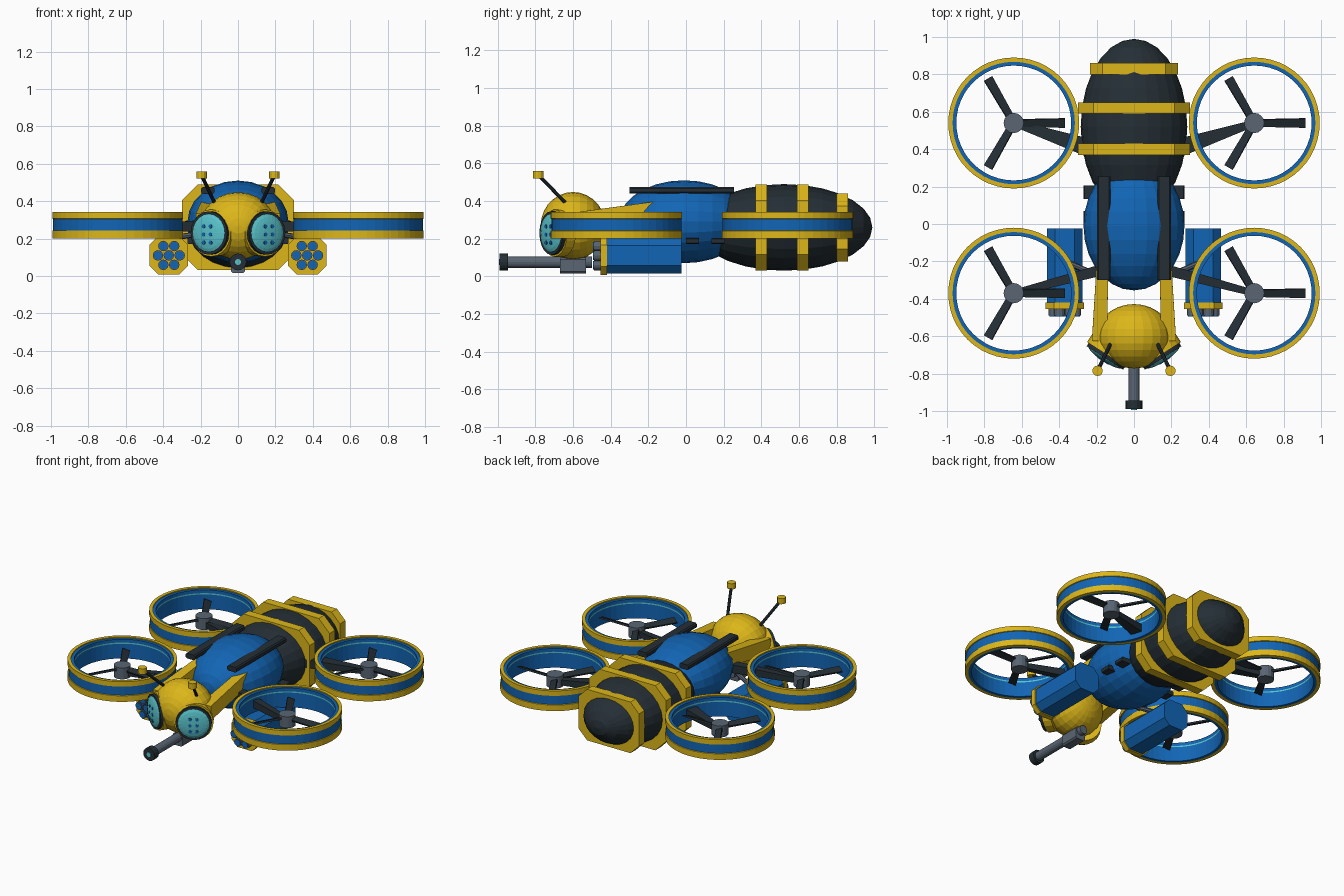
import bpy, bmesh, math
from mathutils import Vector, Matrix

if "Cube" in bpy.data.objects:
    bpy.data.objects.remove(bpy.data.objects["Cube"], do_unlink=True)


def material(name, rgb):
    m = bpy.data.materials.new(name)
    m.use_nodes = True
    m.diffuse_color = (*rgb, 1)
    m.node_tree.nodes["Principled BSDF"].inputs["Base Color"].default_value = (*rgb, 1)
    return m


YELLOW = material("yellow", (0.72, 0.47, 0.01))
BLUE = material("blue", (0.006, 0.13, 0.46))
DARK = material("charcoal", (0.018, 0.028, 0.036))
GREY = material("grey", (0.1, 0.13, 0.17))
CYAN = material("cyan", (0.1, 0.55, 0.6))


def finish(name, bm, *mats):
    bmesh.ops.recalc_face_normals(bm, faces=bm.faces)
    me = bpy.data.meshes.new(name)
    bm.to_mesh(me)
    bm.free()
    for m in mats:
        me.materials.append(m)
    ob = bpy.data.objects.new(name, me)
    bpy.context.collection.objects.link(ob)
    return ob


def ball(name, centre, radii, mat, direction=(0, 1, 0), segs=24, rings=14):
    """Ellipsoid whose pole (third radius) points along direction."""
    bm = bmesh.new()
    bmesh.ops.create_uvsphere(bm, u_segments=segs, v_segments=rings, radius=1)
    turn = Vector(direction).to_track_quat('Z', 'Y').to_matrix().to_4x4()
    bm.transform(Matrix.Translation(centre) @ turn @ Matrix.Diagonal((*radii, 1)))
    return finish(name, bm, mat)


def rod(name, p, q, r, mat, sides=16):
    p, q = Vector(p), Vector(q)
    bm = bmesh.new()
    bmesh.ops.create_cone(bm, cap_ends=True, segments=sides, radius1=r, radius2=r, depth=(q - p).length)
    bm.transform(Matrix.Translation((p + q) / 2) @ (q - p).to_track_quat('Z', 'Y').to_matrix().to_4x4())
    return finish(name, bm, mat)


def beam(name, p, q, start, end, mat, roll=0):
    """Tapered bar; start and end are (width, height)."""
    p, q = Vector(p), Vector(q)
    side = (q - p).cross(Vector((0, 0, 1))).normalized()
    up = side.cross(q - p).normalized()
    turn = Matrix.Rotation(roll, 3, q - p)
    side, up = turn @ side, turn @ up
    bm = bmesh.new()
    for c, (w, h) in ((p, start), (q, end)):
        for i in (-0.5, 0.5):
            for j in (-0.5, 0.5):
                bm.verts.new(c + side * w * i + up * h * j)
    bmesh.ops.convex_hull(bm, input=bm.verts)
    bmesh.ops.dissolve_limit(bm, angle_limit=0.02, verts=bm.verts, edges=bm.edges)
    return finish(name, bm, mat)


def octagon(name, x, z, hx, hz, cut, y0, y1, mat):
    """Box with chamfered long edges, running along y."""
    outline = [(hx, hz - cut), (hx - cut, hz), (cut - hx, hz), (-hx, hz - cut),
               (-hx, cut - hz), (cut - hx, -hz), (hx - cut, -hz), (hx, cut - hz)]
    bm = bmesh.new()
    face = bm.faces.new([bm.verts.new((x + a, y0, z + b)) for a, b in outline])
    new = bmesh.ops.extrude_face_region(bm, geom=[face])["geom"]
    bmesh.ops.translate(bm, vec=(0, y1 - y0, 0), verts=[v for v in new if isinstance(v, bmesh.types.BMVert)])
    if not face.is_valid or len([f for f in bm.faces if len(f.verts) == 8]) < 2:
        bmesh.ops.holes_fill(bm, edges=bm.edges)
    return finish(name, bm, mat)


def lathe(name, x, y, profile, mats, sides=48):
    """Closed ring; each profile entry is (radius, z, material of the next strip)."""
    bm = bmesh.new()
    loops = []
    for i in range(sides):
        a = math.tau * i / sides
        loops.append([bm.verts.new((x + r * math.cos(a), y + r * math.sin(a), z)) for r, z, _ in profile])
    for i, a in enumerate(loops):
        b = loops[(i + 1) % sides]
        for j, (_, _, index) in enumerate(profile):
            k = (j + 1) % len(profile)
            bm.faces.new((a[j], b[j], b[k], a[k])).material_index = index
    return finish(name, bm, *mats)


# Body
ball("abdomen", (0, 0.52, 0.26), (0.285, 0.23, 0.47), DARK)
ball("thorax", (0, -0.01, 0.29), (0.27, 0.22, 0.345), BLUE)
ball("head", (0, -0.6, 0.268), (0.2, 0.18, 0.172), YELLOW)
for i, (y, hx, hz) in enumerate([(0.4, 0.3, 0.228), (0.62, 0.3, 0.228), (0.83, 0.235, 0.18)]):
    octagon(f"abdomen_band_{i + 1}", 0, 0.26, hx, hz, hx * 0.28, y - 0.03, y + 0.03, YELLOW)

# Nose cannon
rod("cannon_barrel", (0, -0.96, 0.075), (0, -0.5, 0.075), 0.03, GREY)
octagon("cannon_base", 0, 0.057, 0.038, 0.042, 0.01, -0.67, -0.53, GREY)
rod("cannon_muzzle", (0, -0.99, 0.075), (0, -0.945, 0.075), 0.045, DARK)
rod("muzzle_light", (0, -0.994, 0.075), (0, -0.985, 0.075), 0.016, CYAN)

for s, side in ((1, "left"), (-1, "right")):
    # Eyes
    n = Vector((s * math.sin(0.57), -math.cos(0.57), 0))
    across = Vector((n.y, -n.x, 0))
    eye = Vector((s * 0.153, -0.712, 0.23))
    rod(f"eye_socket_{side}", eye - n * 0.07, eye - n * 0.015, 0.126, YELLOW, 20)
    rod(f"eye_rim_{side}", eye - n * 0.03, eye + n * 0.005, 0.116, DARK, 20)
    ball(f"eye_lens_{side}", eye, (0.105, 0.105, 0.025), CYAN, n, 20, 10)
    for i in (-1, 1):
        for j in (-1, 0, 1):
            c = eye + across * 0.022 * i + Vector((0, 0, 0.043 * j - 0.008))
            rod(f"eye_dot_{side}", c + n * 0.012, c + n * 0.026, 0.011, BLUE, 8)

    # Antennae
    tip = Vector((s * 0.195, -0.785, 0.54))
    rod(f"antenna_{side}", (s * 0.125, -0.64, 0.39), tip, 0.01, DARK, 8)
    rod(f"antenna_tip_{side}", tip - Vector((0, 0, 0.02)), tip + Vector((0, 0, 0.02)), 0.028, YELLOW, 12)

    # Neck arms, back rails and belly clips
    beam(f"neck_arm_{side}", (s * 0.165, -0.14, 0.35), (s * 0.185, -0.62, 0.285),
         (0.06, 0.1), (0.08, 0.1), YELLOW)
    octagon(f"back_rail_{side}", s * 0.162, 0.457, 0.036, 0.018, 0.008, -0.3, 0.255, DARK)
    for y in (0.035, 0.17):
        octagon(f"belly_clip_{side}", s * 0.235, 0.187, 0.035, 0.016, 0.005, y - 0.035, y + 0.035, DARK)

    # Rocket pods
    x, z = s * 0.37, 0.11
    octagon(f"pod_{side}", x, z, 0.095, 0.095, 0.042, -0.43, -0.025, BLUE)
    octagon(f"pod_collar_{side}", x, z, 0.102, 0.102, 0.045, -0.455, -0.42, YELLOW)
    rod(f"pod_strut_{side}", (x, -0.2, 0.2), (s * 0.18, -0.28, 0.23), 0.015, GREY, 8)
    for i in range(7):
        a = math.tau * i / 6
        r = 0.058 if i < 6 else 0
        tx, tz = x + r * math.cos(a), z + r * math.sin(a)
        rod(f"rocket_tube_{side}", (tx, -0.49, tz), (tx, -0.44, tz), 0.028, GREY, 12)
        rod(f"rocket_tip_{side}", (tx, -0.495, tz), (tx, -0.485, tz), 0.023, BLUE, 12)

    # Rotors
    for end, y, root, wide in (("rear", 0.54, (s * 0.22, 0.4, 0.27), 0.1),
                               ("front", -0.37, (s * 0.17, -0.245, 0.27), 0.06)):
        label = f"{end}_{side}"
        x = s * 0.643
        duct = [(0.35, 0.2, 0), (0.35, 0.242, 0), (0.345, 0.244, 1), (0.345, 0.305, 0), (0.35, 0.307, 0),
                (0.35, 0.342, 0), (0.327, 0.342, 0), (0.327, 0.335, 1), (0.307, 0.335, 1),
                (0.307, 0.312, 2), (0.307, 0.303, 1), (0.307, 0.2, 1), (0.327, 0.2, 0)]
        lathe(f"duct_{label}", x, y, duct, (YELLOW, BLUE, CYAN))
        beam(f"rotor_arm_{label}", root, (x, y, 0.25), (wide, 0.06), (0.035, 0.035), DARK)
        rod(f"hub_{label}", (x, y, 0.22), (x, y, 0.3), 0.054, GREY, 16)
        for i in range(3):
            a = math.tau * i / 3
            d = Vector((math.cos(a), math.sin(a), 0))
            c = Vector((x, y, 0.275))
            beam(f"blade_{label}", c + d * 0.04, c + d * 0.275, (0.04, 0.014), (0.052, 0.01), DARK, 0.35)
